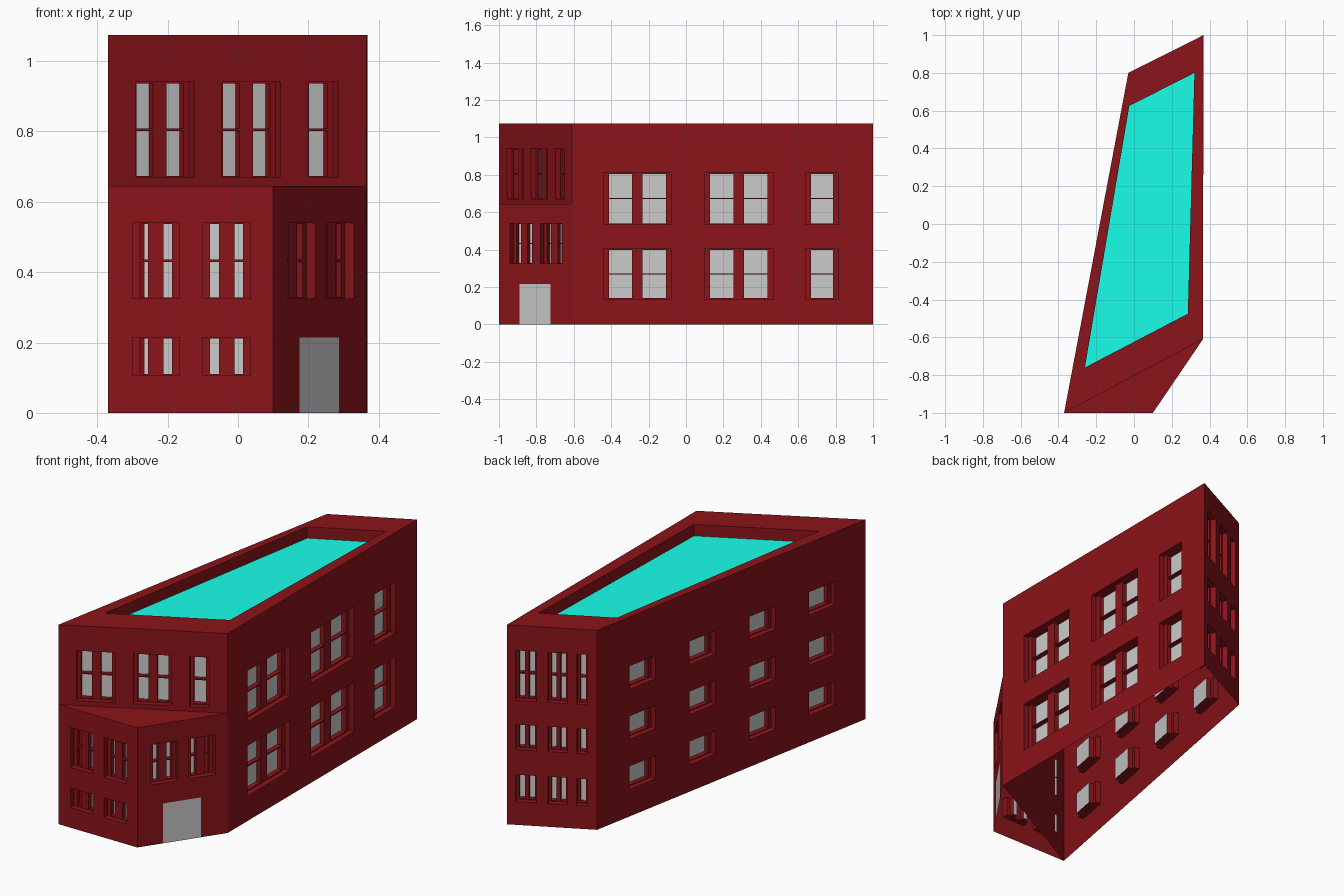
import bpy, bmesh
from mathutils import Vector

if "Cube" in bpy.data.objects:
    bpy.data.objects.remove(bpy.data.objects["Cube"])

# Footprint corners, counter-clockwise
A, E, B, C, D = [Vector(p) for p in ((-.37, -1), (.10, -1), (.365, -.61), (.368, 1), (-.03, .80))]
TOP, LOW = 1.075, .645            # main roof and entrance block heights
FRAME_D, PANE_D = .03, .055       # depths of window frame and glass


def material(name, rgb):
    m = bpy.data.materials.new(name)
    m.diffuse_color = (*rgb, 1)
    m.use_nodes = True
    m.node_tree.nodes["Principled BSDF"].inputs["Base Color"].default_value = m.diffuse_color
    return m


RED = material("red_brick", (.26, .007, .01))
TEAL = material("teal_roof", (.01, 1, .82))


def make_object(name, bm, mat=None):
    bmesh.ops.remove_doubles(bm, verts=bm.verts, dist=1e-5)
    me = bpy.data.meshes.new(name)
    bm.to_mesh(me)
    bm.free()
    if mat:
        me.materials.append(mat)
    ob = bpy.data.objects.new(name, me)
    bpy.context.collection.objects.link(ob)
    return ob


def face(bm, pts):
    bm.faces.new([bm.verts.new(p) for p in pts])


def corners(r):
    s0, s1, z0, z1 = r
    return [(s0, z0), (s1, z0), (s1, z1), (s0, z1)]


def pane_rects(r, n, rail, margin, mullion, edge):
    """Glass rectangles inside one window opening."""
    s0, s1, z0, z1 = r
    w = (s1 - s0 - 2 * margin - (n - 1) * mullion) / n
    zm = (z0 + z1) / 2
    if rail:
        spans = [(z0 + edge, zm - .003), (zm + .003, z1 - edge)]
    else:
        spans = [(z0 + edge, z1 - edge)]
    return [(s0 + margin + i * (w + mullion), s0 + margin + i * (w + mullion) + w, a, b)
            for i in range(n) for a, b in spans]


def wall(name, p0, p1, height, windows=(), door=None):
    """Wall from p0 to p1 with recessed framed windows and an optional flush door."""
    u = (p1 - p0).normalized()
    n = Vector((-u.y, u.x))
    bm, glass = bmesh.new(), bmesh.new()

    def P(s, z, d):
        q = p0 + u * s + n * d
        return (q.x, q.y, z)

    def sheet(r, holes, d):
        ss = sorted({*r[:2], *(v for h in holes for v in h[:2])})
        zs = sorted({*r[2:], *(v for h in holes for v in h[2:])})
        for a, b in zip(ss, ss[1:]):
            for c, e in zip(zs, zs[1:]):
                s, z = (a + b) / 2, (c + e) / 2
                if not any(h[0] < s < h[1] and h[2] < z < h[3] for h in holes):
                    face(bm, [P(*k, d) for k in corners((a, b, c, e))])

    def reveal(r, d0, d1):
        k = corners(r)
        for i in range(4):
            a, b = k[i], k[(i + 1) % 4]
            face(bm, [P(*a, d0), P(*b, d0), P(*b, d1), P(*a, d1)])

    holes = [w[0] for w in windows] + ([door] if door else [])
    sheet((0, (p1 - p0).length, 0, height), holes, 0)
    for w in windows:
        panes = pane_rects(*w)
        reveal(w[0], 0, FRAME_D)
        sheet(w[0], panes, FRAME_D)
        for r in panes:
            reveal(r, FRAME_D, PANE_D)
            face(glass, [P(*k, PANE_D) for k in corners(r)])
    make_object(name, bm, RED)
    if windows:
        make_object(name + "_window_panes", glass)
    else:
        glass.free()
    if door:
        bd = bmesh.new()
        face(bd, [P(*k, 0) for k in corners(door)])
        make_object("entrance_door", bd)


def grid(cols, rows, margin, mullion, edge):
    """Windows at every column (s0, s1, panes) and row (z0, z1, rail)."""
    return [((a, b, c, d), n, rail, margin, mullion, edge)
            for a, b, n in cols for c, d, rail in rows]


# Long right wall
wall("right_wall", B, C, TOP, grid(
    [(.17, .53, 2), (.71, 1.075, 2), (1.25, 1.425, 1)],
    [(.135, .405, True), (.535, .81, True)], .028, .055, .006))
# Narrow back wall
wall("back_wall", C, D, TOP, grid(
    [(.044, .146, 2), (.203, .30, 2), (.346, .398, 1)],
    [(.67, .94, True), (.405, .54, False), (.125, .27, False)], .012, .02, .004))
# Long left wall
wall("left_wall", D, A, TOP, grid(
    [(s, s + .178, 1) for s in (.22, .63, 1.04, 1.447)],
    [(z, z + .125, False) for z in (.145, .415, .685)], .022, 0, .004))
# Upper front wall, running down behind the entrance block
wall("upper_front_wall", A, B, TOP, grid(
    [(.09, .277, 2), (.368, .555, 2), (.645, .741, 1)],
    [(.67, .94, True)], .018, .043, .004))
# Entrance block
wall("entrance_front_wall", A, E, LOW, grid(
    [(.07, .203, 2), (.27, .405, 2)],
    [(.108, .215, False), (.325, .54, True)], .021, .044, .003))
wall("entrance_angled_wall", E, B, LOW, grid(
    [(.072, .213, 2), (.27, .408, 2)],
    [(.325, .54, True)], .021, .044, .003), door=(.133, .333, 0, .215))
bm = bmesh.new()
face(bm, [(*p, LOW) for p in (A, E, B)])
make_object("entrance_roof", bm, RED)

# Parapet rim with inner faces, and the sunken roof
outer = [A, B, C, D]
inner = [Vector(p) for p in ((-.26, -.76), (.285, -.475), (.32, .80), (-.025, .625))]
FLOOR = TOP - .062
bm = bmesh.new()
for i in range(4):
    j = (i + 1) % 4
    face(bm, [(*outer[i], TOP), (*outer[j], TOP), (*inner[j], TOP), (*inner[i], TOP)])
    face(bm, [(*inner[i], TOP), (*inner[j], TOP), (*inner[j], FLOOR), (*inner[i], FLOOR)])
make_object("roof_parapet", bm, RED)
bm = bmesh.new()
face(bm, [(*p, FLOOR) for p in inner])
make_object("sunken_roof", bm, TEAL)
